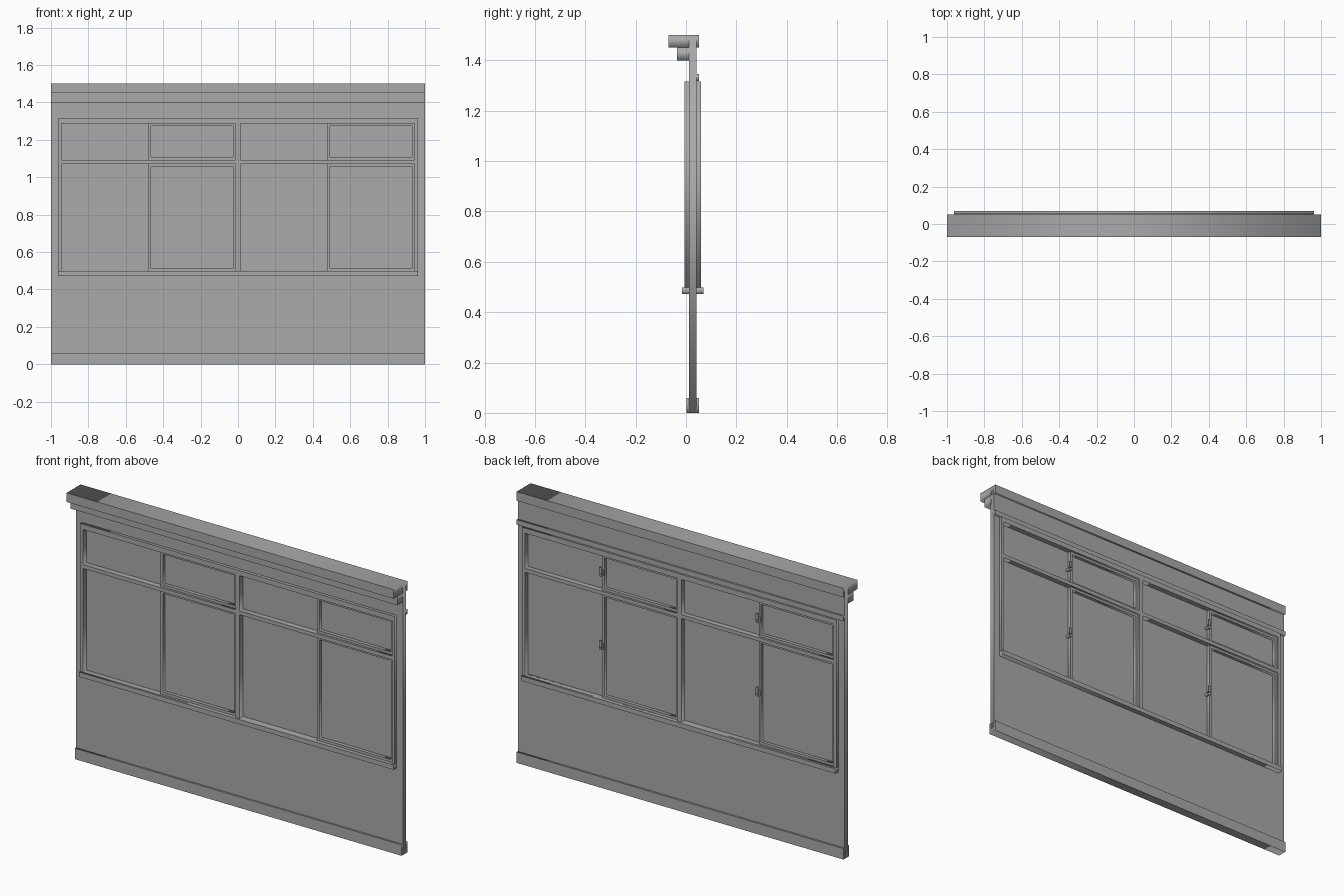
import bpy
from math import pi
from mathutils import Matrix

default = bpy.data.objects.get("Cube")
if default:
    bpy.data.objects.remove(default, do_unlink=True)

GREY = (0.4, 0.4, 0.4, 1)
grey = bpy.data.materials.new("plain grey")
grey.use_nodes = True
grey.diffuse_color = GREY
grey.node_tree.nodes["Principled BSDF"].inputs["Base Color"].default_value = GREY


def plate(name, outer, y0, y1, holes=()):
    """Upright plate with rectangular holes; rectangles are (x0, x1, z0, z1)."""
    curve = bpy.data.curves.new(name, "CURVE")
    curve.dimensions = "2D"
    curve.fill_mode = "BOTH"
    curve.extrude = (y1 - y0) / 2
    for x0, x1, z0, z1 in (outer, *holes):
        spline = curve.splines.new("POLY")
        spline.points.add(3)
        spline.use_cyclic_u = True
        for point, (x, z) in zip(spline.points, ((x0, z0), (x1, z0), (x1, z1), (x0, z1))):
            point.co = (x, z, 0, 1)
    helper = bpy.data.objects.new(name + " outline", curve)
    bpy.context.collection.objects.link(helper)
    graph = bpy.context.evaluated_depsgraph_get()
    mesh = bpy.data.meshes.new_from_object(helper.evaluated_get(graph))
    bpy.data.objects.remove(helper, do_unlink=True)
    mesh.transform(Matrix.Translation((0, (y0 + y1) / 2, 0)) @ Matrix.Rotation(pi / 2, 4, "X"))
    mesh.materials.clear()
    mesh.materials.append(grey)
    obj = bpy.data.objects.new(name, mesh)
    bpy.context.collection.objects.link(obj)
    return obj


def inset(rect, d):
    x0, x1, z0, z1 = rect
    return (x0 + d, x1 - d, z0 + d, z1 - d)


# Openings: two bays, each with a tall lower light and a short upper light
BAYS = {"right": (-0.945, -0.013), "left": (0.013, 0.945)}
ROWS = {"lower": (0.498, 1.072), "upper": (1.093, 1.288)}
WALL = (0.012, 0.042)
FRAME = (-0.005, 0.059)
GLASS = 0.028
STILE = 0.014

openings = {f"{row}_{bay}": BAYS[bay] + ROWS[row] for bay in BAYS for row in ROWS}

# Wall, skirting and cornice
plate("wall", (-1, 1, 0, 1.5), *WALL, [(-0.95, 0.95, 0.485, 1.3)])
plate("skirting", (-1, 1, 0, 0.06), 0.002, 0.052)
plate("cornice_top", (-1, 1, 1.45, 1.5), -0.07, 0.052)
plate("cornice_step", (-1, 1, 1.4, 1.45), -0.036, 0.02)
plate("picture_rail", (-1, 1, 1.318, 1.345), 0.03, 0.052)

# Window frame and sill
plate("window_frame", (-0.962, 0.962, 0.498, 1.316), *FRAME, openings.values())
plate("window_sill", (-0.962, 0.962, 0.472, 0.498), -0.015, 0.07)

# Sliding sashes, panes and catches
for name, (x0, x1, z0, z1) in openings.items():
    middle = (x0 + x1) / 2
    plate("glass_" + name, (x0, x1, z0, z1), GLASS - 0.002, GLASS + 0.002)
    front = (middle, x1, z0, z1)
    back = (x0, middle, z0, z1)
    plate("front_sash_" + name, front, 0.007, GLASS, [inset(front, STILE)])
    plate("back_sash_" + name, back, GLASS, 0.048, [inset(back, STILE)])
    z = (z0 + z1) / 2
    plate("catch_base_" + name, (middle - 0.009, middle + 0.004, z - 0.016, z + 0.016), 0.046, 0.052)
    plate("catch_lever_" + name, (middle - 0.002, middle + 0.012, z - 0.006, z + 0.03), 0.05, 0.058)
    plate("catch_hook_" + name, (middle, middle + 0.016, z - 0.022, z - 0.01), 0.03, 0.054)
